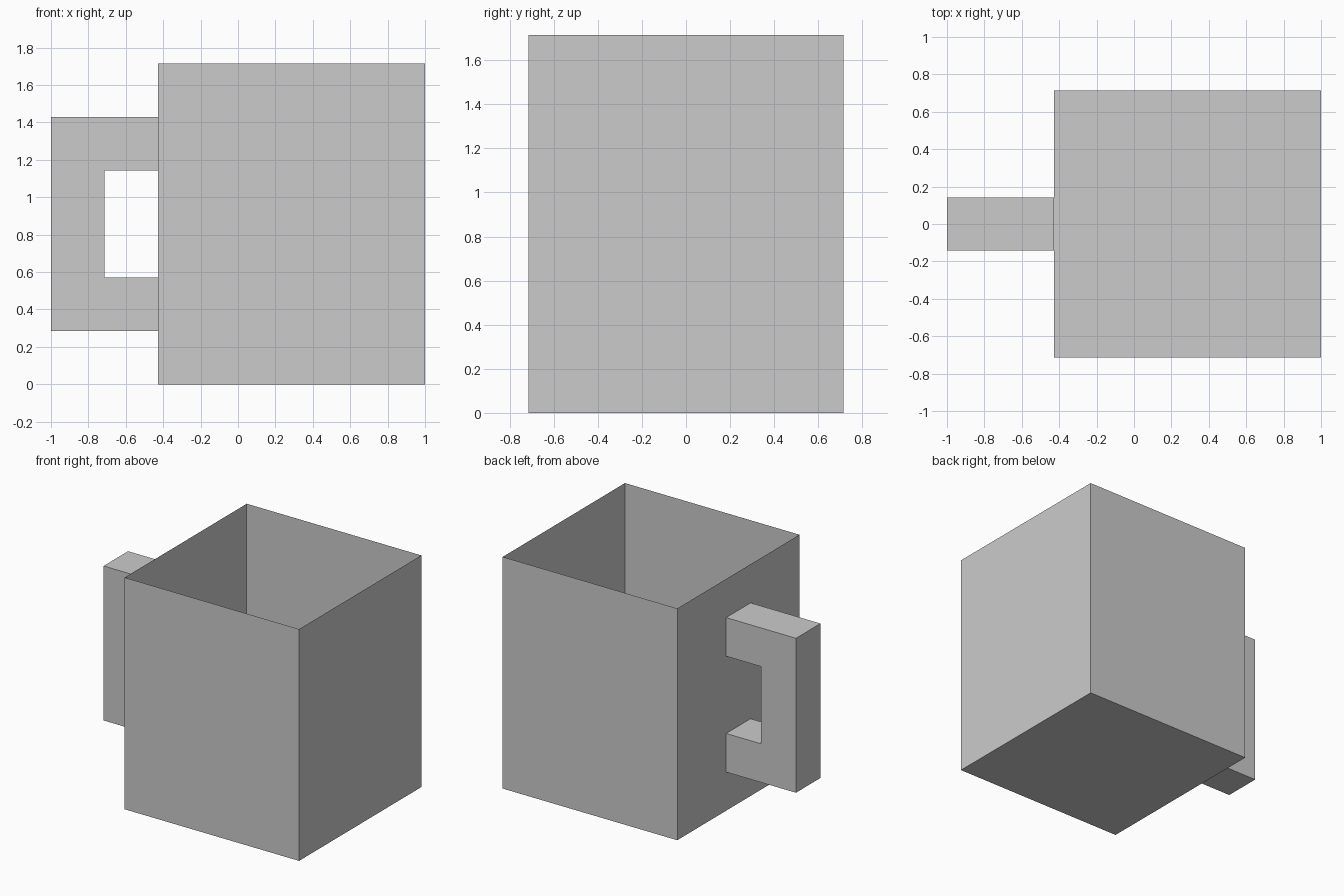
import bpy
import bmesh

default = bpy.data.objects.get("Cube")
if default:
    bpy.data.objects.remove(default, do_unlink=True)

U = 1 / 7  # modelling unit

grey = bpy.data.materials.new("plain grey")
grey.use_nodes = True
colour = (0.6, 0.6, 0.6, 1)
grey.diffuse_color = colour
grey.node_tree.nodes["Principled BSDF"].inputs["Base Color"].default_value = colour


def add_object(name, bm):
    mesh = bpy.data.meshes.new(name)
    bm.to_mesh(mesh)
    bm.free()
    mesh.materials.append(grey)
    obj = bpy.data.objects.new(name, mesh)
    bpy.context.collection.objects.link(obj)
    return obj


def extrude_profile(points, offset):
    """Extrude a closed outline by an offset; returns the bmesh and its far cap."""
    bm = bmesh.new()
    base = bm.faces.new([bm.verts.new(p) for p in points])
    result = bmesh.ops.extrude_face_region(bm, geom=[base], use_keep_orig=True)
    moved = [v for v in result["geom"] if isinstance(v, bmesh.types.BMVert)]
    cap = next(f for f in result["geom"] if isinstance(f, bmesh.types.BMFace))
    bmesh.ops.translate(bm, verts=moved, vec=offset)
    bmesh.ops.recalc_face_normals(bm, faces=bm.faces)
    return bm, cap


# Thin-walled square cup, open at the top
left, right, half = -3 * U, 7 * U, 5 * U
floor = [(left, -half, 0), (right, -half, 0), (right, half, 0), (left, half, 0)]
bm, rim = extrude_profile(floor, (0, 0, 12 * U))
bmesh.ops.delete(bm, geom=[rim], context="FACES_ONLY")
add_object("cup_body", bm)

# Square C-shaped handle, butting against the wall
outline = [(-3, 2), (-7, 2), (-7, 10), (-3, 10), (-3, 8), (-5, 8), (-5, 4), (-3, 4)]
bm, _ = extrude_profile([(x * U, -U, z * U) for x, z in outline], (0, 2 * U, 0))
ends = [f for f in bm.faces if all(abs(v.co.x - left) < 0.001 for v in f.verts)]
bmesh.ops.delete(bm, geom=ends, context="FACES_ONLY")
add_object("handle", bm)
